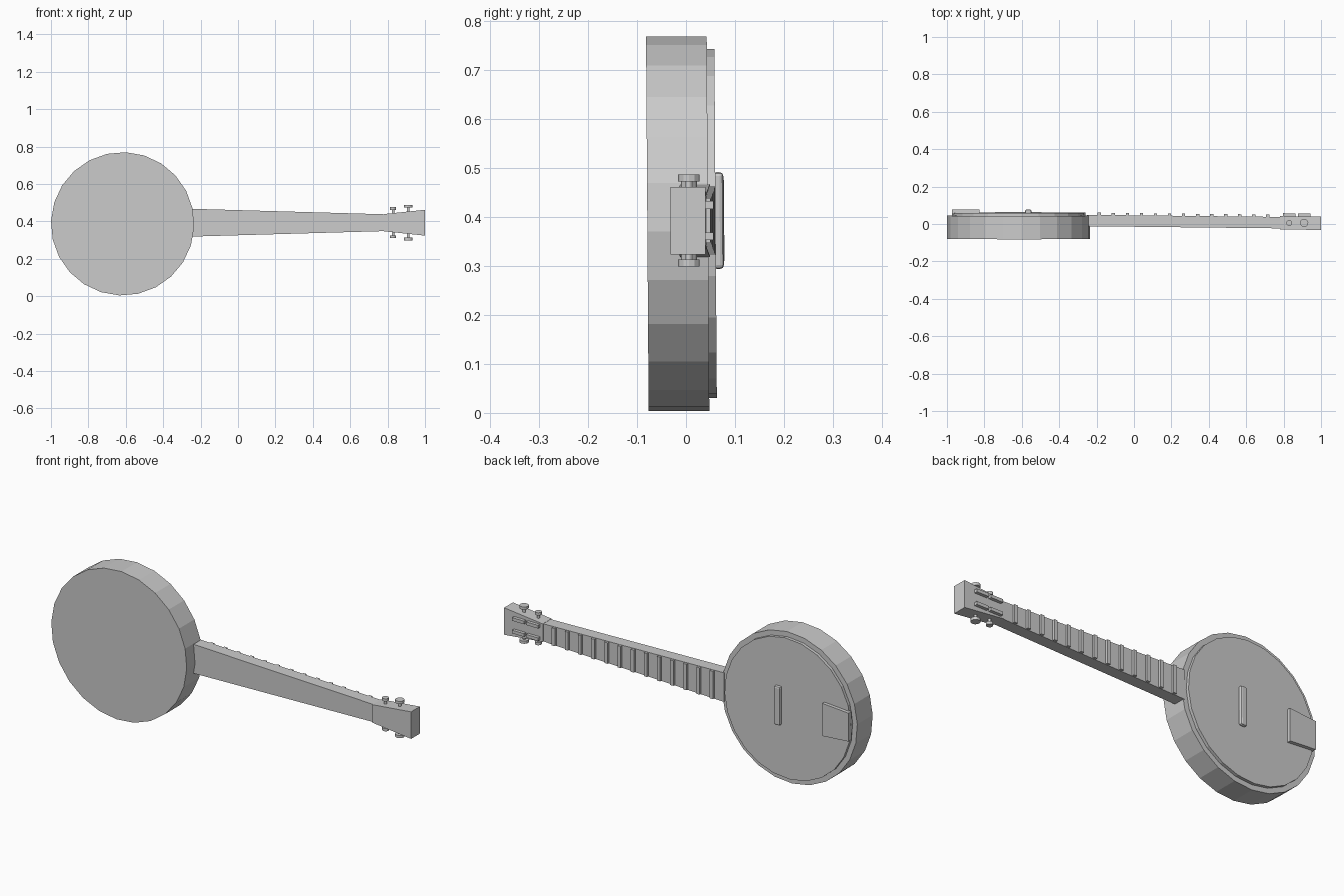
import bpy, bmesh
from math import sin, cos, radians, pi
from mathutils import Matrix, Vector

cube = bpy.data.objects.get("Cube")
if cube:
    bpy.data.objects.remove(cube, do_unlink=True)

grey = bpy.data.materials.new("plain_grey")
grey.use_nodes = True
COLOUR = (0.6, 0.6, 0.6, 1)
grey.diffuse_color = COLOUR
grey.node_tree.nodes["Principled BSDF"].inputs["Base Color"].default_value = COLOUR

CX, CZ, AXIS = -0.617, 0.387, 0.393   # drum centre, and height of the neck axis


def finish(name, bm):
    bmesh.ops.recalc_face_normals(bm, faces=bm.faces)
    mesh = bpy.data.meshes.new(name)
    bm.to_mesh(mesh)
    bm.free()
    mesh.materials.append(grey)
    obj = bpy.data.objects.new(name, mesh)
    bpy.context.collection.objects.link(obj)
    return obj


def slab(name, outline, front, back):
    """Extrude an (x, z) outline in y; front and back are functions of (x, z)."""
    bm = bmesh.new()
    a = [bm.verts.new((x, front(x, z), z)) for x, z in outline]
    b = [bm.verts.new((x, back(x, z), z)) for x, z in outline]
    bm.faces.new(a)
    bm.faces.new(b[::-1])
    for i in range(len(a)):
        j = (i + 1) % len(a)
        bm.faces.new((a[i], a[j], b[j], b[i]))
    return finish(name, bm)


def ring(radius, sides=24):
    angles = [radians(-2.5) + 2 * pi * i / sides for i in range(sides)]
    return [(CX + radius * cos(t), CZ + radius * sin(t)) for t in angles]


def taper(x0, x1, h0, h1):
    return [(x0, AXIS - h0), (x1, AXIS - h1), (x1, AXIS + h1), (x0, AXIS + h0)]


def leaned(y):
    # the drum leans very slightly
    return lambda x, z: y + 0.007 * (CZ - z)


def sloped(y):
    # the neck drops slightly towards the head
    return lambda x, z: y - 0.011 * (x + 0.24)


def neck_half(x):
    return 0.074 - 0.029 * (x + 0.24) / 1.02


# Drum
slab("drum_body", ring(0.383), leaned(-0.079), leaned(0.045))
slab("drum_skin", ring(0.357), leaned(0.04), leaned(0.0605))
slab("tailpiece", taper(-0.973, -0.825, 0.072, 0.083), leaned(0.055), leaned(0.078))
bridge = slab("bridge", taper(-0.583, -0.548, 0.099, 0.099), leaned(0.055), leaned(0.077))
bevel = bridge.modifiers.new("soft_ends", "BEVEL")
bevel.width, bevel.segments = 0.008, 2

# Neck and head
slab("neck", taper(-0.25, 0.785, neck_half(-0.25), neck_half(0.785)),
     sloped(-0.012), sloped(0.049))
slab("head", taper(0.78, 1.0, 0.046, 0.069), sloped(-0.018), sloped(0.053))

# Frets
for i in range(13):
    x = -0.185 + 0.075 * i
    h = neck_half(x) - 0.002
    slab(f"fret_{i + 1}", taper(x - 0.009, x + 0.009, h, h), sloped(0.045), sloped(0.061))


def peg_part(bm, radius, x, z0, z1):
    place = Matrix.Translation(Vector((x, 0.006, (z0 + z1) / 2)))
    bmesh.ops.create_cone(bm, cap_ends=True, segments=12, radius1=radius,
                          radius2=radius, depth=abs(z1 - z0), matrix=place)


# Tuning pegs on both edges, and the string posts on the back of the head
for label, x, radius, reach in (("inner", 0.83, 0.016, 0.083), ("outer", 0.91, 0.022, 0.094)):
    for side, s in (("upper", 1), ("lower", -1)):
        bm = bmesh.new()
        peg_part(bm, 0.007, x, AXIS + s * 0.04, AXIS + s * (reach - 0.005))
        peg_part(bm, radius, x, AXIS + s * (reach - 0.014), AXIS + s * reach)
        finish(f"{side}_{label}_peg", bm)
        z = AXIS + s * 0.032
        slab(f"{side}_{label}_post",
             [(x - 0.034, z - 0.008), (x + 0.034, z - 0.008),
              (x + 0.034, z + 0.008), (x - 0.034, z + 0.008)],
             sloped(0.045), sloped(0.069))
